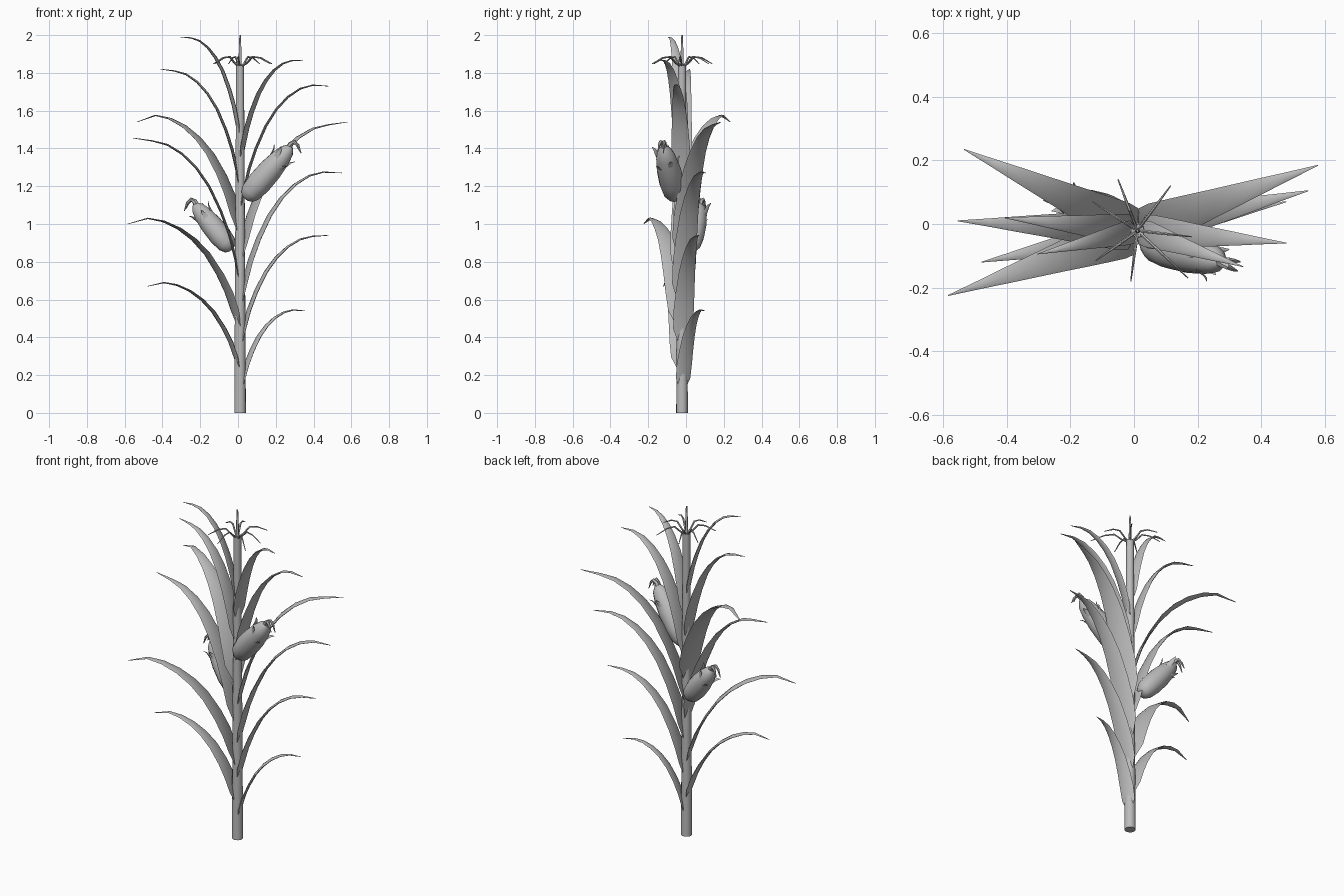
import bpy, math
from mathutils import Vector

if "Cube" in bpy.data.objects:
    bpy.data.objects.remove(bpy.data.objects["Cube"])

grey = bpy.data.materials.new("plain grey")
grey.diffuse_color = (0.5, 0.5, 0.5, 1)
grey.use_nodes = True
grey.node_tree.nodes["Principled BSDF"].inputs["Base Color"].default_value = grey.diffuse_color
AXIS = Vector((0.011, -0.021, 0))
UP = Vector((0, 0, 1))


def make(name, verts, faces):
    me = bpy.data.meshes.new(name)
    me.from_pydata([tuple(v) for v in verts], [], faces)
    me.materials.append(grey)
    me.polygons.foreach_set("use_smooth", [True] * len(me.polygons))
    ob = bpy.data.objects.new(name, me)
    bpy.context.collection.objects.link(ob)
    bpy.context.view_layer.objects.active = ob
    ob.select_set(True)
    bpy.ops.object.shade_smooth_by_angle(angle=math.radians(50))
    ob.select_set(False)
    return ob


def tangent(pts, i):
    return (pts[min(i + 1, len(pts) - 1)] - pts[max(i - 1, 0)]).normalized()


def tube(name, pts, radii, sides=8, side=None, thick=None):
    """Capped tube along a path; with side and thick it is a flat lens shape."""
    verts, faces = [], []
    ref = Vector((0.31, 0.95, 0.05))
    for i, p in enumerate(pts):
        t = tangent(pts, i)
        u = side or t.cross(ref).normalized()
        ref = u.cross(t).normalized()
        h = thick[i] if thick else radii[i]
        for k in range(sides):
            a = 2 * math.pi * k / sides
            verts.append(p + u * (math.cos(a) * radii[i]) + ref * (math.sin(a) * h))
    for i in range(len(pts) - 1):
        for k in range(sides):
            j = (k + 1) % sides
            faces.append((i * sides + k, i * sides + j,
                          (i + 1) * sides + j, (i + 1) * sides + k))
    n = (len(pts) - 1) * sides
    faces.append(tuple(reversed(range(sides))))
    faces.append(tuple(range(n, n + sides)))
    return make(name, verts, faces)


# stalk
zs = [0, 0.3, 0.6, 0.9, 1.2, 1.5, 1.84]
tube("stalk", [AXIS + UP * z for z in zs],
     [0.031 - 0.010 * z / 1.84 for z in zs], 14)

# leaves start inside the stalk: base z, tip x, tip y, tip z, peak z
LEAVES = [
    (0.225, -0.48, -0.12, 0.67, 0.69), (0.455, -0.585, -0.225, 1.00, 1.03),
    (0.71, -0.555, 0.01, 1.455, 1.44), (0.96, -0.535, 0.235, 1.54, 1.575),
    (1.20, -0.41, 0.02, 1.82, 1.81), (1.45, -0.305, -0.095, 1.99, 1.985),
    (0.12, 0.355, 0.10, 0.54, 0.545), (0.36, 0.48, 0.07, 0.94, 0.935),
    (0.58, 0.55, 0.105, 1.27, 1.275), (0.82, 0.58, 0.185, 1.54, 1.525),
    (1.08, 0.48, -0.06, 1.73, 1.735), (1.33, 0.345, -0.135, 1.865, 1.865),
]
REACH = [0.01, 0.045, 0.10, 0.18, 0.29, 0.41, 0.54, 0.68, 0.82, 1]
RISE = [0, 0.15, 0.32, 0.49, 0.67, 0.805, 0.905, 0.972, 1.0]
WIDTH = [0.35, 0.95, 1.0, 0.92, 0.80, 0.66, 0.52, 0.37, 0.21, 0.02]
THICK = [0.6, 0.9, 1.0, 1.0, 1.0, 0.95, 0.85, 0.7, 0.5, 0.2]
for i, (bz, tx, ty, tz, pz) in enumerate(LEAVES):
    out = Vector((tx, ty, 0)) - AXIS
    reach = out.length
    out.normalize()
    heights = [bz + r * (pz - bz) for r in RISE] + [tz]
    pts = [AXIS + out * (u * reach) + UP * h for u, h in zip(REACH, heights)]
    hw = 0.108 * reach + 0.003
    tube(f"leaf_{i + 1}", pts, [w * hw for w in WIDTH], 8,
         UP.cross(out), [t * 0.007 for t in THICK])

# ears: base, top, radius
EARS = [
    (Vector((0.04, -0.055, 1.135)), Vector((0.28, -0.12, 1.41)), 0.066),
    (Vector((-0.035, 0.02, 0.865)), Vector((-0.23, 0.075, 1.105)), 0.060),
]
EAR_T = [0, 0.03, 0.12, 0.30, 0.55, 0.78, 0.92, 1.0]
EAR_R = [0.3, 0.6, 0.87, 1.0, 0.97, 0.80, 0.58, 0.22]
for e, (a, b, r) in enumerate(EARS):
    tube(f"ear_{e + 1}", [a.lerp(b, t) for t in EAR_T], [r * k for k in EAR_R], 14)
    d = (b - a).normalized()
    out = Vector((d.x, d.y, 0)).normalized()
    side = UP.cross(out)
    # bent husk tip at the end of the ear
    for k in (-1, 1):
        path = [b - d * 0.03, b + UP * 0.015 + side * 0.005 * k,
                b + UP * 0.025 + out * 0.018 + side * 0.01 * k,
                b + UP * 0.008 + out * 0.036 + side * 0.013 * k,
                b - UP * (0.03 + 0.005 * k) + out * 0.052 + side * 0.015 * k]
        tube(f"ear_tip_{e + 1}_{(k + 3) // 2}", path,
             [0.018, 0.013, 0.010, 0.007, 0.002], 6)
    # small husk points peeling off the ear
    v = d.cross(side).normalized()
    for k in range(5):
        ang = 2 * math.pi * (k + 0.25) / 5
        n = side * math.cos(ang) + v * math.sin(ang)
        c = a.lerp(b, 0.60 + 0.08 * (k % 3))
        pts = [c + n * r * 0.75, c + d * 0.03 + n * r * 0.85,
               c + d * 0.05 + n * r * 0.95, c + d * 0.065 + n * r * 1.15]
        tube(f"husk_{e + 1}_{k + 1}", pts, [0.016, 0.014, 0.009, 0.001], 8,
             d.cross(n).normalized(), [0.003, 0.003, 0.002, 0.001])

# tassel: central spike and drooping branches
tube("tassel_spike", [AXIS + UP * z for z in (1.80, 1.86, 1.93, 2.0)],
     [0.010, 0.008, 0.007, 0.004], 8)
TIPS = [(-0.05, 0.14), (0.115, 0.12), (-0.13, 0.07), (0.18, -0.04),
        (0.17, -0.17), (-0.01, -0.18), (-0.12, -0.115)]
for i, (x, y) in enumerate(TIPS):
    out = Vector((x, y, 0)) - AXIS
    path = [AXIS + out * u + UP * z for u, z in
            ((0, 1.83), (0.2, 1.85), (0.4, 1.885), (0.65, 1.88), (1, 1.848))]
    tube(f"tassel_branch_{i + 1}", path, [0.005, 0.005, 0.005, 0.004, 0.002], 6)
